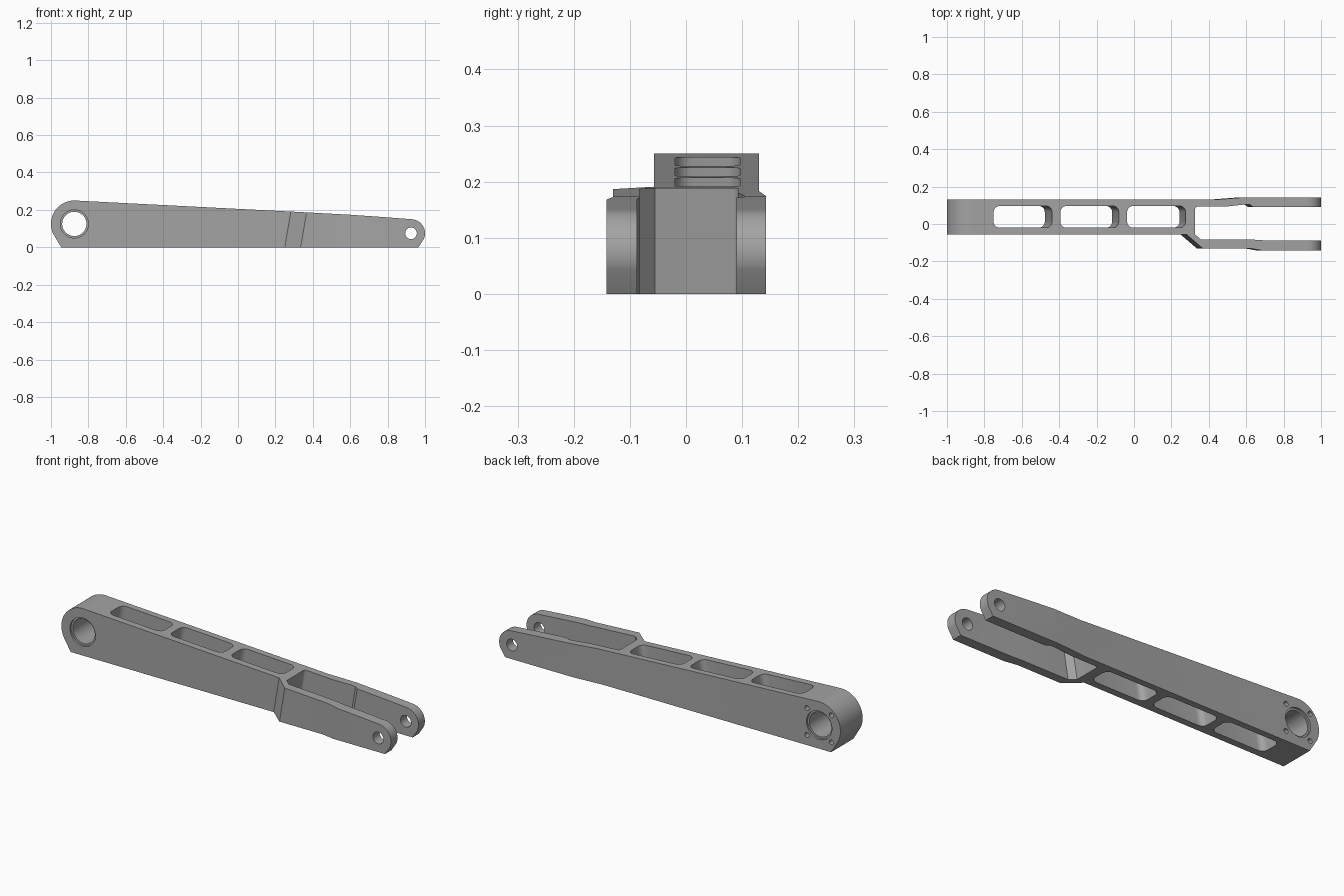
import bpy, bmesh, math
from mathutils import Vector

cube = bpy.data.objects.get("Cube")
if cube:
    bpy.data.objects.remove(cube, do_unlink=True)

metal = bpy.data.materials.new("machined_grey")
metal.use_nodes = True
GREY = (0.37, 0.37, 0.37, 1)
metal.diffuse_color = GREY
metal.node_tree.nodes["Principled BSDF"].inputs["Base Color"].default_value = GREY

SLANT = 0.17        # lean of the pockets and fork along x per unit of height
EYE = (-0.875, 0.125)
PIN = (0.925, 0.075)


def arc(cx, cy, r, start, end, n):
    steps = [math.radians(start + (end - start) * i / n) for i in range(n + 1)]
    return [(cx + r * math.cos(a), cy + r * math.sin(a)) for a in steps]


def rounded_rect(x0, x1, y0, y1, r):
    corners = [(x1 - r, y1 - r), (x0 + r, y1 - r), (x0 + r, y0 + r), (x1 - r, y0 + r)]
    pts = []
    for i, (x, y) in enumerate(corners):
        pts += arc(x, y, r, i * 90, i * 90 + 90, 6)
    return pts


def sideways(u, v, d):
    return Vector((u, d, v))


def upright(u, v, d):
    return Vector((u + SLANT * d, v, d))


def prism(name, pts, low, high, place):
    """Closed solid from an outline; place maps (u, v, depth) to a point."""
    bm = bmesh.new()
    near = [bm.verts.new(place(u, v, low)) for u, v in pts]
    far = [bm.verts.new(place(u, v, high)) for u, v in pts]
    bm.faces.new(near)
    bm.faces.new(far[::-1])
    for i in range(len(pts)):
        bm.faces.new((near[i - 1], far[i - 1], far[i], near[i]))
    bmesh.ops.recalc_face_normals(bm, faces=bm.faces[:])
    mesh = bpy.data.meshes.new(name)
    bm.to_mesh(mesh)
    bm.free()
    mesh.materials.append(metal)
    obj = bpy.data.objects.new(name, mesh)
    bpy.context.collection.objects.link(obj)
    return obj


def combine(obj, cutter, operation="DIFFERENCE"):
    cutter.hide_render = True
    mod = obj.modifiers.new("cut", "BOOLEAN")
    mod.operation = operation
    mod.solver = "EXACT"
    mod.object = cutter
    bpy.context.view_layer.objects.active = obj
    bpy.ops.object.modifier_apply(modifier=mod.name)
    bpy.data.objects.remove(cutter, do_unlink=True)


# Side silhouette of the arm
side = [(-0.945, 0), (0.965, 0)]
side += arc(*PIN, 0.075, -25, 85, 16)
side += [(0.8, 0.16), (0.6, 0.174), (0.36, 0.187)]
side += arc(*EYE, 0.125, 87, 207, 32)
arm = prism("link_arm", side, -0.2, 0.2, sideways)

# Plan outline: straight beam opening into an offset fork
plan = [(-1.2, -0.057), (0.25, -0.057), (0.335, -0.13), (0.59, -0.13),
        (0.66, -0.142), (1.2, -0.142), (1.2, -0.087), (0.66, -0.087),
        (0.6, -0.083), (0.325, -0.083), (0.295, -0.055), (0.295, 0.08)]
plan += arc(0.308, 0.08, 0.013, 180, 90, 4)[1:]
plan += [(0.46, 0.093), (0.56, 0.104), (0.59, 0.104), (0.61, 0.09),
         (1.2, 0.09), (1.2, 0.143), (0.57, 0.143), (0.4, 0.13), (-1.2, 0.13)]
combine(arm, prism("plan_cutter", plan, -0.1, 0.4, upright), "INTERSECT")

# Three slanted lightening pockets through the beam
for i in range(3):
    x = -0.792 + 0.36 * i
    pocket = rounded_rect(x, x + 0.315, -0.02, 0.096, 0.032)
    combine(arm, prism("pocket_cutter", pocket, -0.1, 0.4, upright))


def drill(centre, r, y0, y1, n):
    outline = arc(*centre, r, 0, 360, n)[:-1]
    combine(arm, prism("drill_cutter", outline, y0, y1, sideways))


# Bearing bore with a shallow counterbore on each face
drill(EYE, 0.065, -0.3, 0.3, 48)
drill(EYE, 0.075, -0.3, -0.047, 48)
drill(EYE, 0.075, 0.12, 0.3, 48)

# Screw holes around the bore on the rear face
for sx in (-1, 1):
    for sz in (-1, 1):
        drill((EYE[0] + sx * 0.072, EYE[1] + sz * 0.072), 0.013, 0.09, 0.3, 16)

# Pin hole through both fork tips
drill(PIN, 0.031, -0.3, 0.3, 32)

bpy.ops.object.select_all(action="DESELECT")
arm.select_set(True)
bpy.context.view_layer.objects.active = arm
bpy.ops.object.shade_smooth_by_angle(angle=math.radians(25))
